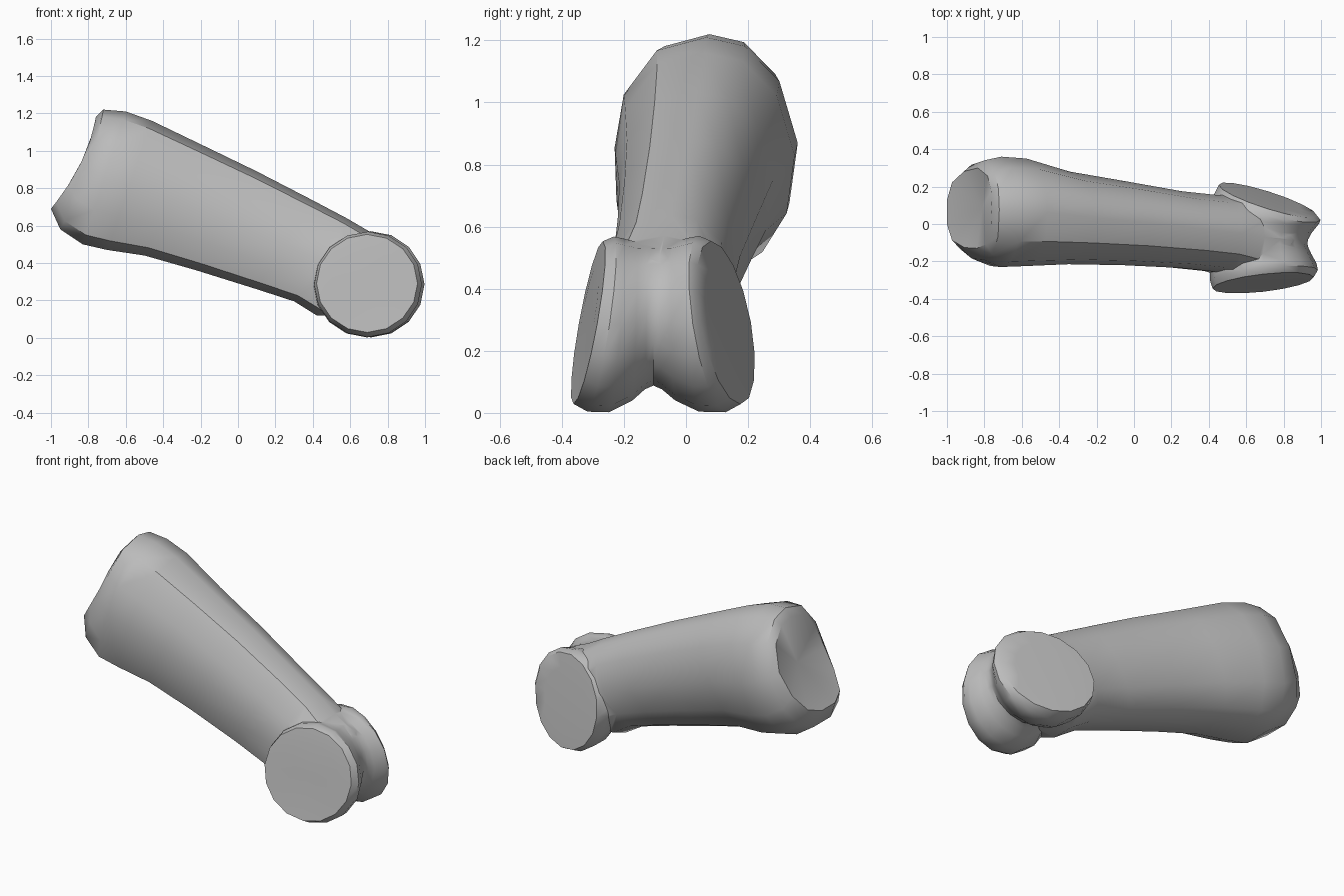
import bpy, bmesh
from math import cos, sin, pi, radians

cube = bpy.data.objects.get("Cube")
if cube:
    bpy.data.objects.remove(cube, do_unlink=True)

mat = bpy.data.materials.new("bone grey")
mat.use_nodes = True
grey = (0.5, 0.5, 0.5, 1)
mat.diffuse_color = grey
mat.node_tree.nodes["Principled BSDF"].inputs["Base Color"].default_value = grey


def loft(name, rings, start, end):
    """Closed skin through rings of points, capped by a centre point at each end."""
    bm = bmesh.new()
    loops = [[bm.verts.new(p) for p in ring] for ring in rings]
    n = len(loops[0])
    for a, b in zip(loops, loops[1:]):
        for i in range(n):
            j = (i + 1) % n
            bm.faces.new((a[i], a[j], b[j], b[i]))
    for loop, tip in ((loops[0], start), (loops[-1], end)):
        centre = bm.verts.new(tip)
        for i in range(n):
            bm.faces.new((loop[i], loop[(i + 1) % n], centre))
    bmesh.ops.recalc_face_normals(bm, faces=bm.faces)
    mesh = bpy.data.meshes.new(name)
    bm.to_mesh(mesh)
    bm.free()
    mesh.materials.append(mat)
    obj = bpy.data.objects.new(name, mesh)
    bpy.context.collection.objects.link(obj)
    return obj


# Shaft: one cross-section (across, up) carried along the bone
section = [(0, 1), (.42, .96), (.8, .8), (1, .52), (.91, .25), (.64, .07), (.2, 0),
           (-.4, 0), (-.8, .07), (-.98, .26), (-1, .5), (-.9, .74), (-.54, .94)]
# bottom x, bottom z, top x, top z, y min, y max, hollow of the side edges
stations = [
    (-1.0, .69, -.76, 1.18, -.13, .30, .04),
    (-.95, .58, -.72, 1.22, -.19, .34, .03),
    (-.83, .50, -.60, 1.21, -.23, .36, 0),
    (-.70, .47, -.46, 1.16, -.225, .35, 0),
    (-.50, .44, -.20, 1.035, -.215, .28, 0),
    (-.22, .36, .10, .89, -.22, .23, 0),
    (.10, .26, .40, .735, -.235, .175, 0),
    (.30, .195, .58, .64, -.255, .155, 0),
    (.42, .12, .70, .57, -.295, .155, 0),
    (.55, .12, .84, .505, -.25, .08, 0),
    (.66, .16, .90, .40, -.19, .01, 0),
]
rings = []
for bx, bz, tx, tz, y0, y1, hollow in stations:
    rings.append([(bx + (tx - bx) * v + hollow * 4 * v * (1 - v),
                   (y0 + y1) / 2 + u * (y1 - y0) / 2,
                   bz + (tz - bz) * v) for u, v in section])
bone = loft("finger_bone", rings, (-.81, .09, .92), (.78, -.09, .28))


# Knuckle: twin condyles with a groove, as tilted rings from front to back
# y, tilt along x, tilt along z, centre x, centre z, radius x, radius z
SIDES = 16
knuckle_rings = [
    (-.317, .11, .16, .69, .29, .19, .18),
    (-.315, .11, .18, .69, .291, .27, .262),
    (-.275, .10, .15, .695, .286, .288, .282),
    (-.225, .05, .08, .69, .282, .286, .28),
    (-.165, .02, .03, .69, .295, .258, .255),
    (-.13, .01, .01, .69, .312, .243, .236),
    (-.105, 0, 0, .69, .318, .237, .23),
    (-.08, -.01, -.01, .69, .312, .241, .236),
    (-.04, -.03, -.02, .69, .295, .26, .255),
    (.025, -.08, -.06, .705, .284, .285, .28),
    (.085, -.22, -.15, .71, .286, .287, .284),
    (.128, -.31, -.18, .715, .291, .262, .263),
    (.132, -.31, -.18, .715, .29, .18, .18),
]
rings = []
for y, ax, az, cx, cz, rx, rz in knuckle_rings:
    ring = []
    for i in range(SIDES):
        dx, dz = rx * cos(2 * pi * i / SIDES), rz * sin(2 * pi * i / SIDES)
        ring.append((cx + dx, y + ax * dx + az * dz, cz + dz))
    rings.append(ring)
knuckle = loft("knuckle", rings, (.69, -.315, .29), (.715, .13, .29))

# Fuse the two parts into one skin
union = bone.modifiers.new("fuse", 'BOOLEAN')
union.operation = 'UNION'
union.solver = 'EXACT'
union.object = knuckle
bpy.context.view_layer.objects.active = bone
bone.select_set(True)
bpy.ops.object.modifier_apply(modifier=union.name)
bpy.data.objects.remove(knuckle, do_unlink=True)

# Clean tiny slivers along the seam
bm = bmesh.new()
bm.from_mesh(bone.data)
bmesh.ops.remove_doubles(bm, verts=bm.verts, dist=.008)
bm.to_mesh(bone.data)
bm.free()
bpy.ops.object.shade_smooth_by_angle(angle=radians(38))
